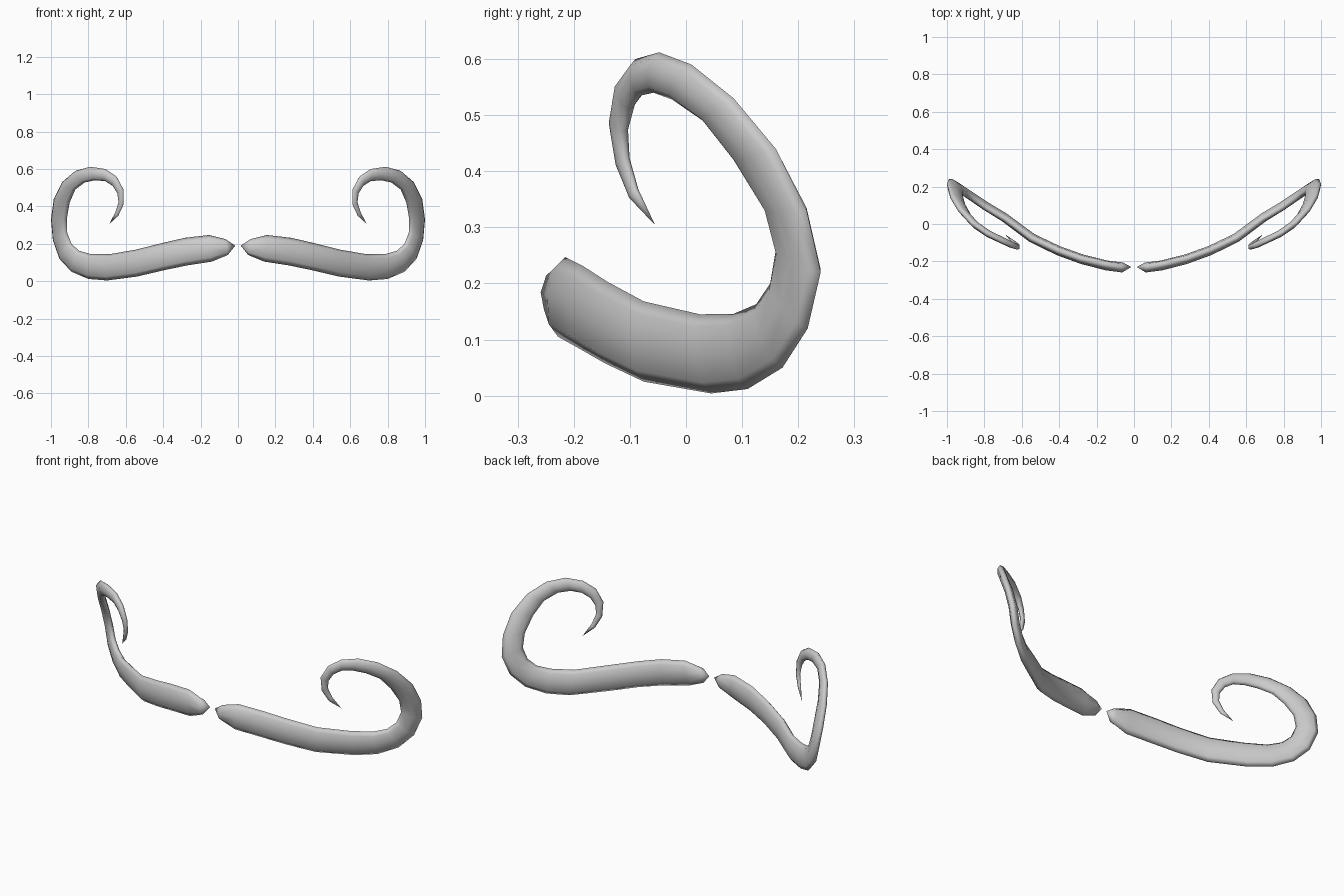
import bpy, bmesh, math
from mathutils import Vector

if "Cube" in bpy.data.objects:
    bpy.data.objects.remove(bpy.data.objects["Cube"])

SIDES = 8

# Stations along one half: lower/outer edge, upper/inner edge (x, y, z each)
EDGES = [
    ((.055, -.235, .140), (.067, -.230, .225)),
    ((.140, -.228, .105), (.155, -.215, .247)),
    ((.270, -.192, .085), (.285, -.185, .232)),
    ((.400, -.145, .058), (.410, -.140, .203)),
    ((.540, -.075, .025), (.550, -.075, .168)),
    ((.700, .045, .004), (.685, .025, .145)),
    ((.800, .110, .012), (.790, .085, .146)),
    ((.890, .172, .050), (.850, .125, .163)),
    ((.955, .217, .120), (.890, .150, .200)),
    ((.990, .240, .220), (.913, .160, .260)),
    ((1.00, .215, .330), (.915, .140, .335)),
    ((.985, .160, .440), (.900, .085, .420)),
    ((.940, .085, .530), (.870, .030, .490)),
    ((.870, .010, .590), (.820, -.025, .528)),
    ((.790, -.048, .612), (.765, -.058, .540)),
    ((.710, -.090, .600), (.710, -.080, .535)),
    ((.650, -.120, .560), (.670, -.098, .510)),
    ((.612, -.133, .490), (.645, -.108, .470)),
    ((.612, -.122, .410), (.638, -.104, .425)),
    ((.640, -.098, .350), (.655, -.088, .370)),
]
START, END = Vector((.015, -.230, .190)), Vector((.690, -.055, .304))

hair = bpy.data.materials.new("grey hair")
hair.diffuse_color = (.6, .6, .6, 1)
hair.use_nodes = True
hair.node_tree.nodes["Principled BSDF"].inputs["Base Color"].default_value = hair.diffuse_color


def moustache_half(name, side):
    """Flattened tapering tube lofted through the stations, pointed at both ends."""
    bm = bmesh.new()
    pairs = [(Vector(a), Vector(b)) for a, b in EDGES]
    mids = [START] + [(a + b) / 2 for a, b in pairs] + [END]
    rings = []
    for i, (a, b) in enumerate(pairs):
        across = (a - b) / 2
        flat = across.cross(mids[i + 2] - mids[i]).normalized()
        thick = min(.027 - .0006 * i, across.length * .62)
        ring = []
        for k in range(SIDES):
            t = 2 * math.pi * k / SIDES
            p = mids[i + 1] + across * math.cos(t) + flat * thick * math.sin(t)
            ring.append(bm.verts.new((p.x * side, p.y, p.z)))
        rings.append(ring)
    for r, s in zip(rings, rings[1:]):
        for k in range(SIDES):
            j = (k + 1) % SIDES
            bm.faces.new((r[k], r[j], s[j], s[k]))
    # Pointed ends
    for ring, tip in ((rings[0], START), (rings[-1], END)):
        v = bm.verts.new((tip.x * side, tip.y, tip.z))
        for k in range(SIDES):
            bm.faces.new((ring[k], ring[(k + 1) % SIDES], v))
    bmesh.ops.recalc_face_normals(bm, faces=bm.faces)
    for f in bm.faces:
        f.smooth = True
    mesh = bpy.data.meshes.new(name)
    bm.to_mesh(mesh)
    bm.free()
    mesh.materials.append(hair)
    bpy.context.collection.objects.link(bpy.data.objects.new(name, mesh))


moustache_half("right_moustache_half", 1)
moustache_half("left_moustache_half", -1)
